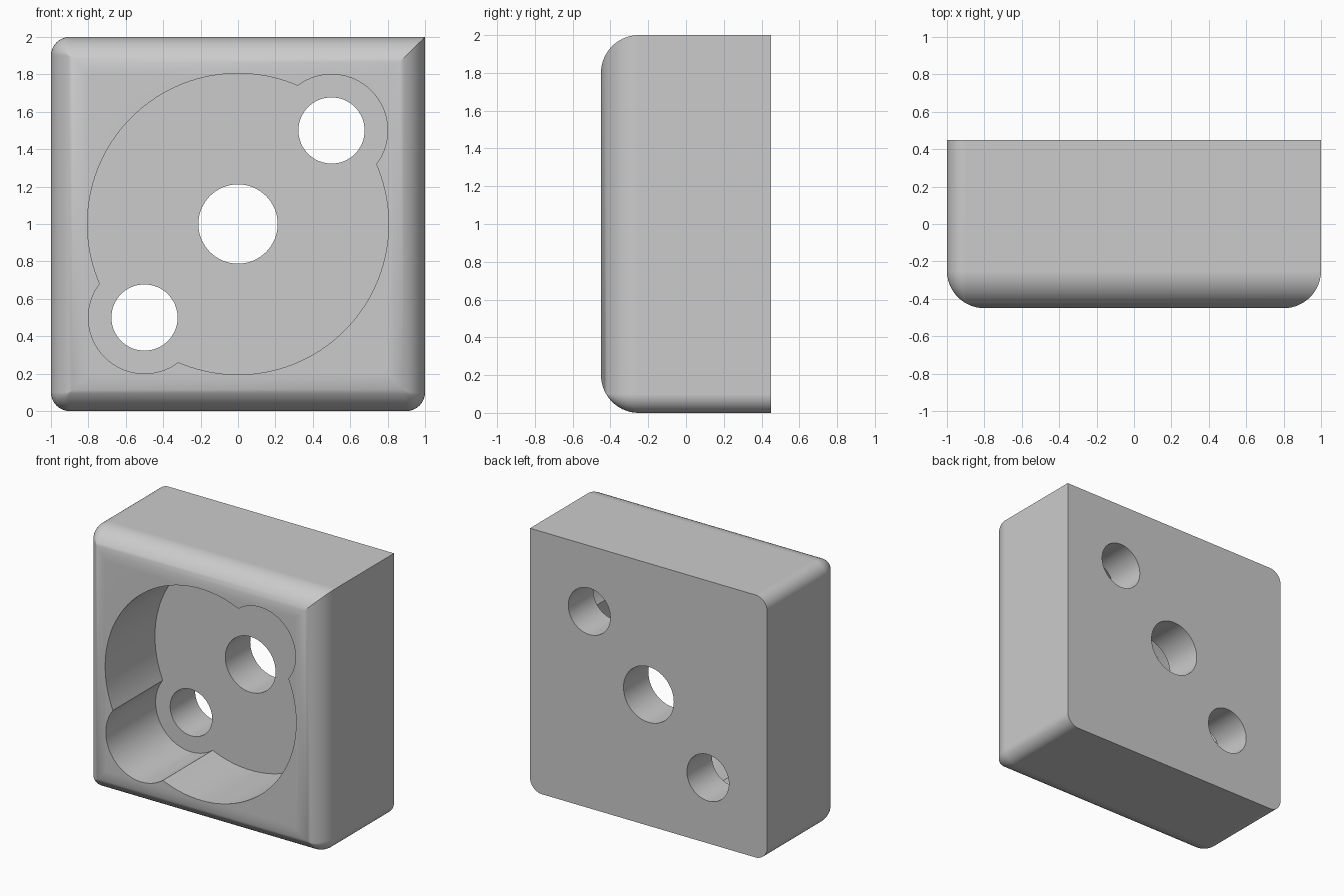
import bpy
import bmesh
from math import sin, cos, pi, radians, sqrt, acos

if "Cube" in bpy.data.objects:
    bpy.data.objects.remove(bpy.data.objects["Cube"], do_unlink=True)

FRONT, BACK, FLOOR = -0.45, 0.45, 0.15
CORNER, FILLET = 0.1, 0.2
POCKET_R, LOBE_R, LOBE_POS = 0.805, 0.3, 0.5

grey = bpy.data.materials.new("plain grey")
grey.use_nodes = True
colour = (0.6, 0.6, 0.6, 1)
grey.diffuse_color = colour
grey.node_tree.nodes["Principled BSDF"].inputs["Base Color"].default_value = colour


def arc(cx, cz, r, start, end, steps):
    """Points on a circular arc in the x-z plane, angles in radians."""
    angles = [start + (end - start) * i / steps for i in range(steps + 1)]
    return [(cx + r * cos(a), cz + r * sin(a)) for a in angles]


def loft(name, rings):
    """Closed solid through rings given as (y, outline)."""
    bm = bmesh.new()
    loops = [[bm.verts.new((x, y, z)) for x, z in pts] for y, pts in rings]
    n = len(loops[0])
    for a, b in zip(loops, loops[1:]):
        for i in range(n):
            j = (i + 1) % n
            bm.faces.new((a[i], a[j], b[j], b[i]))
    bm.faces.new(loops[0])
    bm.faces.new(loops[-1])
    bmesh.ops.remove_doubles(bm, verts=bm.verts, dist=1e-5)
    bmesh.ops.recalc_face_normals(bm, faces=bm.faces)
    mesh = bpy.data.meshes.new(name)
    bm.to_mesh(mesh)
    bm.free()
    obj = bpy.data.objects.new(name, mesh)
    bpy.context.collection.objects.link(obj)
    mesh.materials.append(grey)
    return obj


def block_outline(inset):
    """Square with three rounded corners and one sharp one, moved inwards."""
    half = 1 - inset
    pts = []
    for k, (sx, sz) in enumerate([(1, 1), (-1, 1), (-1, -1), (1, -1)]):
        r = 0 if k == 0 else max(CORNER - inset, 0)
        pts += arc(sx * (half - r), 1 + sz * (half - r), r,
                   k * pi / 2, (k + 1) * pi / 2, 10)
    return pts


# Block with a rounded front rim
steps = 14
rings = [(BACK, block_outline(0))]
for i in range(steps + 1):
    t = pi / 2 * i / steps
    rings.append((FRONT + FILLET * (1 - sin(t)), block_outline(FILLET * (1 - cos(t)))))
block = loft("block", rings)

# Pocket outline: large circle with a lobe on each end of the diagonal
dist = LOBE_POS * sqrt(2)
half_gap = acos((POCKET_R**2 + dist**2 - LOBE_R**2) / (2 * POCKET_R * dist))
half_lobe = acos((POCKET_R**2 - dist**2 - LOBE_R**2) / (2 * dist * LOBE_R))
outline = []
for side, axis in ((1, pi / 4), (-1, 5 * pi / 4)):
    outline += arc(side * LOBE_POS, 1 + side * LOBE_POS, LOBE_R,
                   axis - half_lobe, axis + half_lobe, 32)
    outline += arc(0, 1, POCKET_R, axis + half_gap, axis + pi - half_gap, 56)
cutters = [loft("pocket_cutter", [(FRONT - 0.2, outline), (FLOOR, outline)])]

# Through holes along the diagonal
for name, pos, r in (("centre", 0, 0.212), ("upper", LOBE_POS, 0.177),
                     ("lower", -LOBE_POS, 0.177)):
    circle = arc(pos, 1 + pos, r, 0, 2 * pi, 64)[:-1]
    cutters.append(loft(name + "_hole_cutter", [(-0.1, circle), (BACK + 0.2, circle)]))

# Cut the pocket and holes, then discard the cutters
bpy.ops.object.select_all(action='DESELECT')
bpy.context.view_layer.objects.active = block
block.select_set(True)
for cutter in cutters:
    cutter.hide_render = True
    mod = block.modifiers.new(cutter.name, 'BOOLEAN')
    mod.operation = 'DIFFERENCE'
    mod.solver = 'EXACT'
    mod.object = cutter
    bpy.ops.object.modifier_apply(modifier=mod.name)
    bpy.data.objects.remove(cutter, do_unlink=True)

# Smooth curved walls, flat faces kept flat
bpy.ops.object.shade_smooth_by_angle(angle=radians(30))
weighted = block.modifiers.new("weighted_normals", 'WEIGHTED_NORMAL')
weighted.keep_sharp = True
